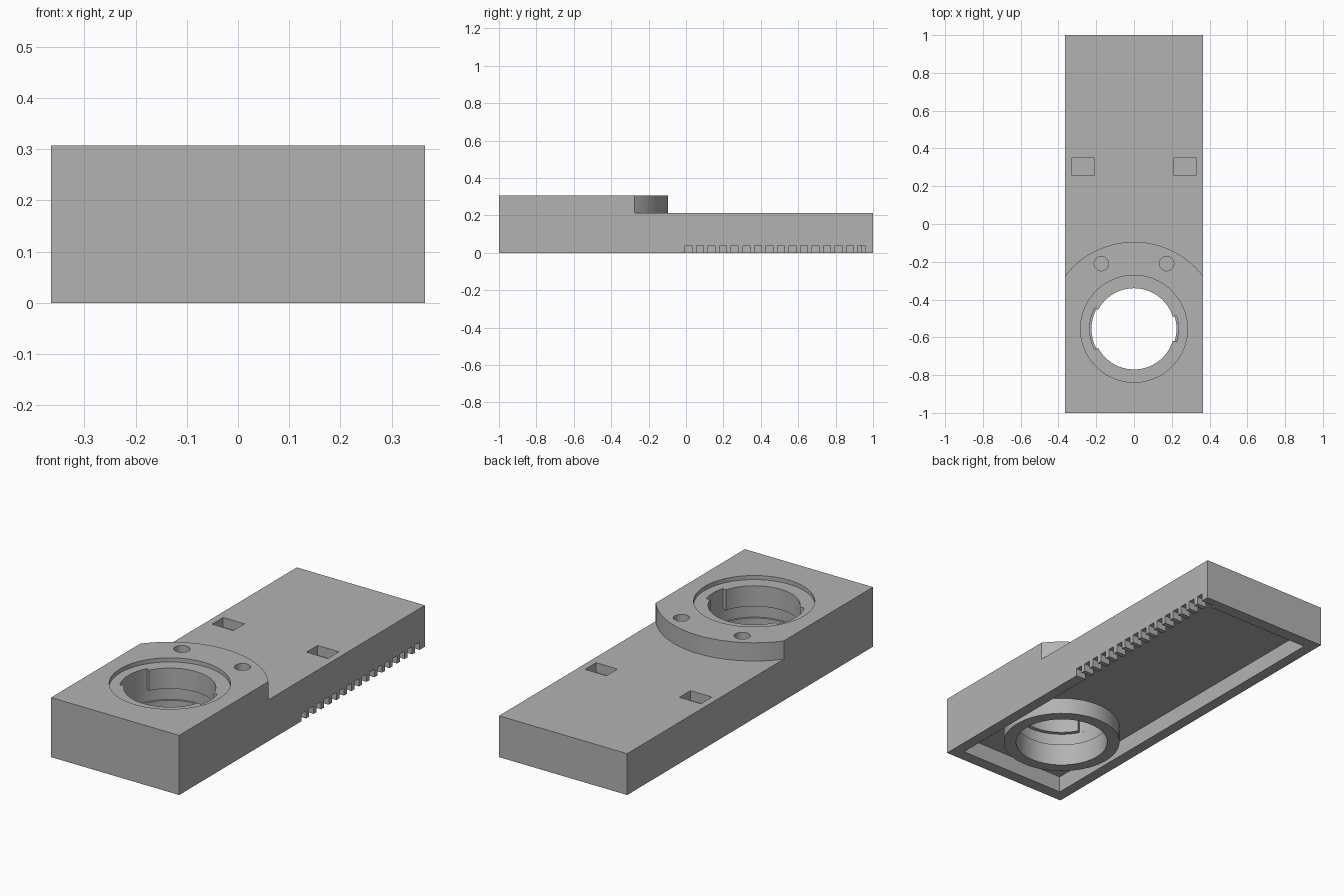
import bpy, bmesh, math

old = bpy.data.objects.get("Cube")
if old:
    bpy.data.objects.remove(old, do_unlink=True)

HALF_W, TOP, DECK, CEILING = 0.365, 0.307, 0.213, 0.085
HUB_Y = -0.555

grey = bpy.data.materials.new("plain grey")
grey.use_nodes = True
colour = (0.45, 0.45, 0.45, 1)
grey.diffuse_color = colour
grey.node_tree.nodes["Principled BSDF"].inputs["Base Color"].default_value = colour


def prism(name, outline, z0, z1):
    """Extrude a flat outline between two heights."""
    bm = bmesh.new()
    face = bm.faces.new([bm.verts.new((x, y, z0)) for x, y in outline])
    up = bmesh.ops.extrude_face_region(bm, geom=[face])["geom"]
    verts = [v for v in up if isinstance(v, bmesh.types.BMVert)]
    bmesh.ops.translate(bm, verts=verts, vec=(0, 0, z1 - z0))
    bmesh.ops.recalc_face_normals(bm, faces=bm.faces)
    mesh = bpy.data.meshes.new(name)
    bm.to_mesh(mesh)
    bm.free()
    mesh.materials.append(grey)
    obj = bpy.data.objects.new(name, mesh)
    bpy.context.collection.objects.link(obj)
    return obj


def box(name, x0, x1, y0, y1, z0, z1):
    return prism(name, [(x0, y0), (x1, y0), (x1, y1), (x0, y1)], z0, z1)


def arc(r, a0, a1, n, cx=0, cy=HUB_Y):
    angles = [math.radians(a0 + (a1 - a0) * i / n) for i in range(n + 1)]
    return [(cx + r * math.cos(a), cy + r * math.sin(a)) for a in angles]


def disc(name, r, z0, z1, cx=0, cy=HUB_Y, n=96):
    return prism(name, arc(r, 0, 360, n, cx, cy)[:-1], z0, z1)


def combine(target, tool, operation="DIFFERENCE"):
    mod = target.modifiers.new("combine", "BOOLEAN")
    mod.operation, mod.solver, mod.object = operation, "EXACT", tool
    bpy.context.view_layer.objects.active = target
    bpy.ops.object.modifier_apply(modifier=mod.name)
    bpy.data.objects.remove(tool, do_unlink=True)


# Block, lowered behind the rounded head
body = box("housing", -HALF_W, HALF_W, -1, 1, 0, TOP)
step = arc(0.46, 0, 180, 96) + [(-0.6, HUB_Y), (-0.6, 1.1), (0.6, 1.1), (0.6, HUB_Y)]
combine(body, prism("step_cut", step, DECK, 0.4))

# Hollow underside with a round boss
combine(body, box("cavity", -0.308, 0.308, -0.937, 0.937, -0.1, CEILING))
combine(body, disc("boss", 0.285, 0, CEILING + 0.01), "UNION")

# Stepped bore: top recess, lip, locking groove and lower bore
for name, r, z0, z1 in (("recess", 0.283, 0.286, 0.4), ("lip", 0.215, 0.17, 0.35),
                        ("groove", 0.235, 0.115, 0.18), ("bore", 0.225, -0.1, 0.15)):
    combine(body, disc(name, r, z0, z1))

# Entry slots through the lip, wider on one side
for middle, spread in ((180, 28), (0, 17)):
    wedge = arc(0.235, middle - spread, middle + spread, 16)
    wedge += arc(0.17, middle + spread, middle - spread, 4)
    combine(body, prism("entry_slot", wedge, 0.15, 0.35))

# Blind screw holes and rectangular pockets in the top
for side in (-1, 1):
    combine(body, disc("screw_hole", 0.038, 0.227, 0.4, side * 0.173, -0.21, 32))
    a, b = sorted((side * 0.208, side * 0.33))
    combine(body, box("pocket", a, b, 0.26, 0.35, 0.163, 0.4))

# Row of vent notches along the bottom of one side wall
for i in range(16):
    y = -0.005 + i * 0.0617
    combine(body, box("notch", 0.28, 0.4, y, min(y + 0.0375, 0.957), -0.1, 0.04))

bpy.ops.object.select_all(action="DESELECT")
body.select_set(True)
bpy.context.view_layer.objects.active = body
bpy.ops.object.shade_smooth_by_angle(angle=math.radians(30))
